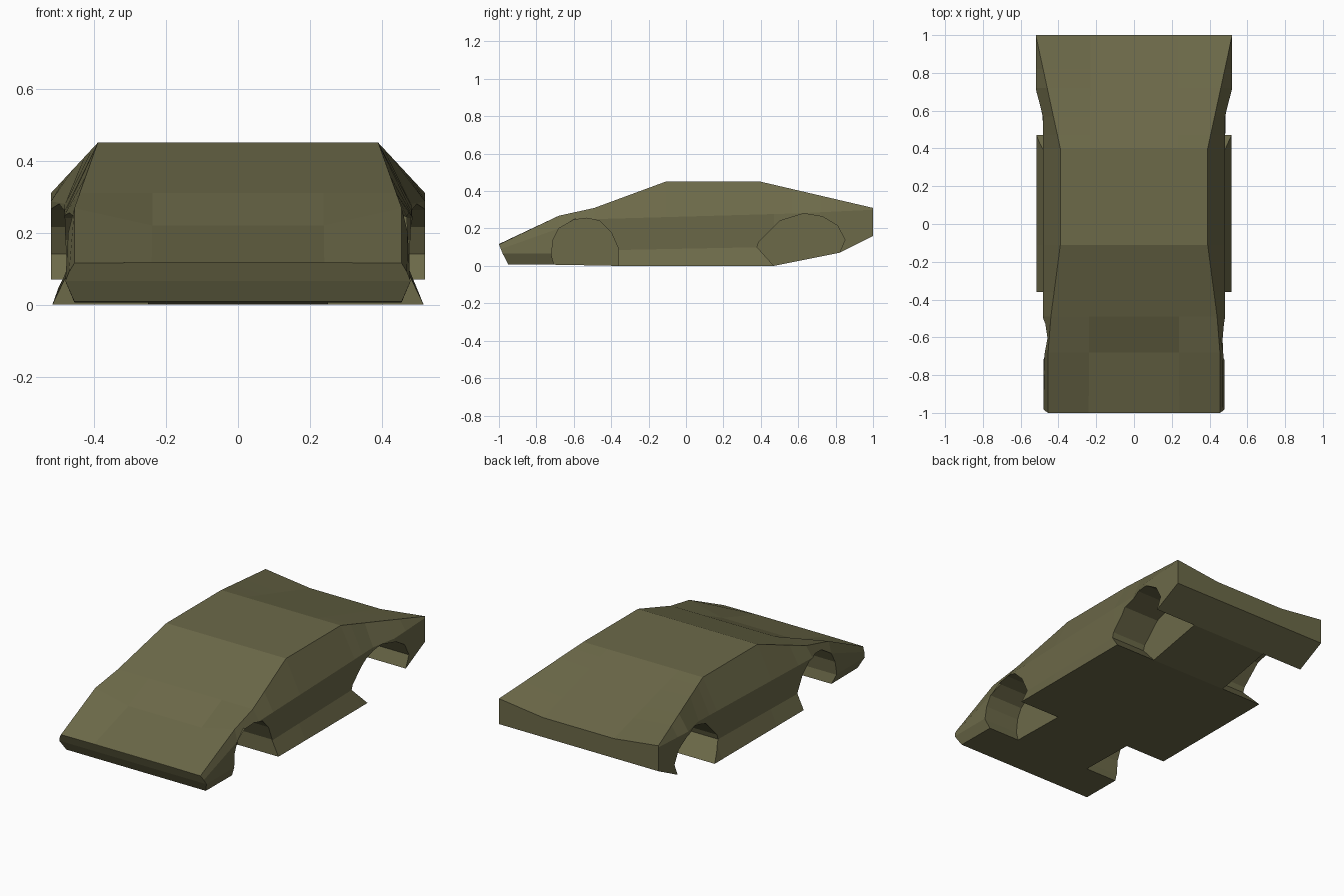
import bpy
import bmesh

cube = bpy.data.objects.get("Cube")
if cube:
    bpy.data.objects.remove(cube, do_unlink=True)

paint = bpy.data.materials.new("olive_paint")
paint.use_nodes = True
olive = (0.15, 0.142, 0.066, 1)
paint.diffuse_color = olive
paint.node_tree.nodes["Principled BSDF"].inputs["Base Color"].default_value = olive


def sample(breaks, y):
    """Piecewise linear value at y from (y, value) pairs."""
    for (a, va), (b, vb) in zip(breaks, breaks[1:]):
        if y <= b:
            t = max(0, (y - a) / (b - a))
            return va + (vb - va) * t
    return breaks[-1][1]


def new_object(name, bm):
    bmesh.ops.recalc_face_normals(bm, faces=bm.faces)
    mesh = bpy.data.meshes.new(name)
    bm.to_mesh(mesh)
    bm.free()
    mesh.materials.append(paint)
    obj = bpy.data.objects.new(name, mesh)
    bpy.context.collection.objects.link(obj)
    return obj


# Lengthwise rails of the body: nose position, half width, height
stations = [-1, -.68, -.49, -.36, -.11, .4, .47, .57, .72, .82, 1]
centre_panel = (-1, [(-1, .24), (1, .23)],
                [(-1, .117), (-.68, .22), (-.49, .31), (-.11, .45), (.4, .45), (1, .275)])
roof_edge = (-1, [(-1, .455), (-.68, .455), (-.49, .44), (-.11, .39), (.4, .39), (1, .52)],
             [(-1, .115), (-.68, .268), (-.49, .31), (-.11, .45), (.4, .45), (1, .31)])
belt_line = (-.99, [(-1, .47), (-.68, .472), (-.49, .482), (.57, .482), (.72, .52), (1, .52)],
             [(-1, .09), (-.68, .2), (-.49, .25), (.57, .28), (1, .3)])
waist_line = (-.98, [(-1, .48), (-.68, .48), (-.36, .475), (.47, .475), (.72, .52), (1, .52)],
              [(-1, .065), (-.68, .065), (-.36, .085), (.4, .1), (1, .23)])
sill_edge = (-.95, [(-1, .455), (-.68, .455), (-.36, .516), (.47, .516), (.82, .52), (1, .52)],
             [(-1, .008), (-.68, .006), (-.36, 0), (.47, 0), (.82, .07), (1, .16)])
rails = [centre_panel, roof_edge, belt_line, waist_line, sill_edge]

# Body shell lofted through the rails
bm = bmesh.new()
rings = []
for y in stations:
    half = [(sample(xs, y), max(y, nose), sample(zs, y)) for nose, xs, zs in rails]
    ring = half + [(-x, py, z) for x, py, z in reversed(half)]
    rings.append([bm.verts.new(p) for p in ring])
count = len(rings[0])
for a, b in zip(rings, rings[1:]):
    for i in range(count):
        j = (i + 1) % count
        bm.faces.new((a[i], a[j], b[j], b[i]))
nose_ring = rings[0]
for i in range(len(rails) - 1):
    bm.faces.new((nose_ring[i], nose_ring[i + 1], nose_ring[-2 - i], nose_ring[-1 - i]))
bm.faces.new(rings[-1])
body = new_object("car_body", bm)

# Wheel wells cut from side profiles (y, z)
front_arch = [(-.36, -.05), (-.36, .09), (-.4, .18), (-.46, .24), (-.53, .255),
              (-.61, .245), (-.68, .2), (-.71, .14), (-.72, .06), (-.69, -.05)]
rear_arch = [(.515, -.05), (.38, .1), (.39, .13), (.5, .24), (.63, .28), (.73, .263),
             (.81, .215), (.85, .14), (.82, .07), (.8, -.05)]


def cut_well(name, profile, side):
    bm = bmesh.new()
    inner = bm.faces.new([bm.verts.new((side * .25, y, z)) for y, z in profile])
    out = bmesh.ops.extrude_face_region(bm, geom=[inner])
    moved = [v for v in out["geom"] if isinstance(v, bmesh.types.BMVert)]
    bmesh.ops.translate(bm, verts=moved, vec=(side * .5, 0, 0))
    if inner.is_valid is False or len(bm.faces) == len(profile) + 1:
        bmesh.ops.holes_fill(bm, edges=bm.edges)
    cutter = new_object(name, bm)
    cutter.hide_render = True
    mod = body.modifiers.new(name, "BOOLEAN")
    mod.operation = "DIFFERENCE"
    mod.solver = "EXACT"
    mod.object = cutter
    bpy.ops.object.modifier_apply(modifier=name)
    bpy.data.objects.remove(cutter, do_unlink=True)


bpy.context.view_layer.objects.active = body
body.select_set(True)
for side, label in ((1, "left"), (-1, "right")):
    cut_well("front_well_" + label, front_arch, side)
    cut_well("rear_well_" + label, rear_arch, side)
